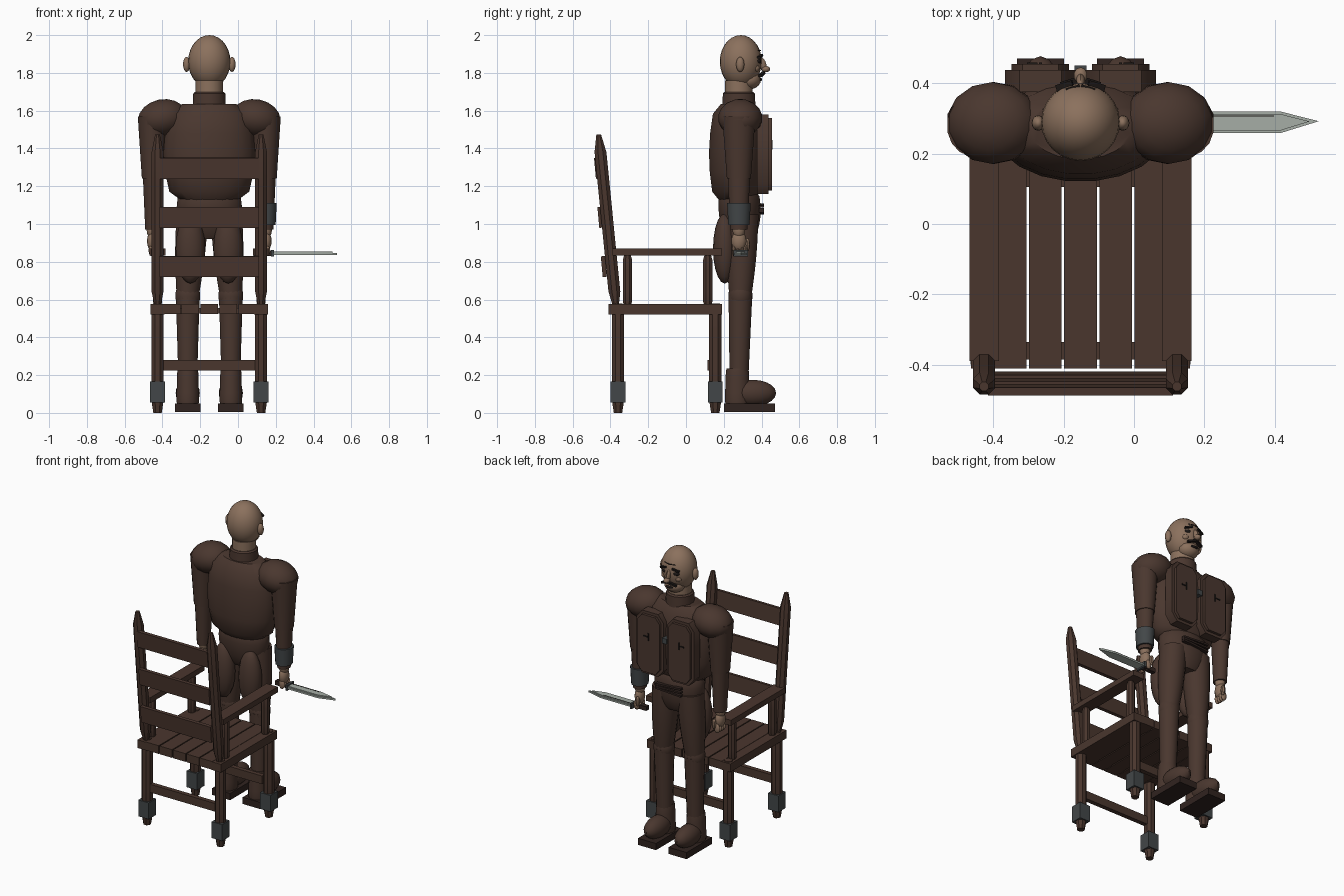
import bpy, bmesh, math
from mathutils import Matrix, Vector, Euler

cube = bpy.data.objects.get("Cube")
if cube:
    bpy.data.objects.remove(cube, do_unlink=True)

CENTRE = Vector((-.152, 0, 0))   # shared centre line of chair and figure
SIDES = (-1, 1)
POST_X = .274
BACK_LEG_Y = -.36
FRONT_LEG_Y = .155
BODY_Y = .28
ARM_X = .3
LEG_X = .114
UNTURNED = (0, 0, 0)


def material(name, red, green, blue):
    mat = bpy.data.materials.new(name)
    mat.use_nodes = True
    colour = (red, green, blue, 1)
    mat.diffuse_color = colour
    mat.node_tree.nodes["Principled BSDF"].inputs["Base Color"].default_value = colour
    return mat


WOOD = material("dark wood", .068, .037, .027)
CLOTH = material("brown cloth", .068, .038, .028)
SOLE = material("sole brown", .03, .017, .014)
SKIN = material("skin", .26, .165, .11)
METAL = material("dark metal", .055, .062, .065)
STEEL = material("blade steel", .38, .42, .38)
BLACK = material("near black", .012, .009, .008)


def finish(name, bm, mat):
    bmesh.ops.recalc_face_normals(bm, faces=bm.faces)
    mesh = bpy.data.meshes.new(name)
    bm.to_mesh(mesh)
    bm.free()
    mesh.materials.append(mat)
    part = bpy.data.objects.new(name, mesh)
    bpy.context.scene.collection.objects.link(part)
    bpy.ops.object.select_all(action='DESELECT')
    part.select_set(True)
    bpy.context.view_layer.objects.active = part
    bpy.ops.object.shade_smooth_by_angle(angle=math.radians(40))


def placement(location, size, turn):
    return Matrix.LocRotScale(CENTRE + Vector(location), Euler(turn), Vector(size))


def box(name, location, size, mat, turn=UNTURNED):
    bm = bmesh.new()
    bmesh.ops.create_cube(bm, size=1, matrix=placement(location, size, turn))
    finish(name, bm, mat)


def ball(name, location, radii, mat, turn=UNTURNED, segments=16):
    bm = bmesh.new()
    bmesh.ops.create_uvsphere(bm, u_segments=segments, v_segments=segments // 2 + 2, radius=1,
                              matrix=placement(location, radii, turn))
    finish(name, bm, mat)


def limb(name, low, high, low_radius, high_radius, mat, depth=1, bulge=0, tip=1, sides=16):
    """Tapered upright tube; depth flattens it, bulge swells it, tip narrows both ends."""
    bm = bmesh.new()
    previous = None
    for t in (0, .1, .3, .5, .7, .9, 1):
        middle = CENTRE + Vector(low).lerp(Vector(high), t)
        radius = low_radius + (high_radius - low_radius) * t + bulge * math.sin(math.pi * t)
        if t in (0, 1):
            radius *= tip
        ring = []
        for i in range(sides):
            angle = (i + .5) * math.tau / sides
            offset = Vector((math.cos(angle), depth * math.sin(angle), 0)) * radius
            ring.append(bm.verts.new(middle + offset))
        if previous:
            for i in range(sides):
                bm.faces.new((previous[i - 1], previous[i], ring[i], ring[i - 1]))
        if t in (0, 1):
            bm.faces.new(ring)
        previous = ring
    finish(name, bm, mat)


def plate(name, outline, thickness, bevel, mat, matrix):
    """Flat outline extruded along its local z, with a softened outer rim."""
    bm = bmesh.new()
    face = bm.faces.new([bm.verts.new((x, y, 0)) for x, y in outline])
    raised = bmesh.ops.extrude_face_region(bm, geom=[face])["geom"]
    top = [item for item in raised if isinstance(item, bmesh.types.BMVert)]
    bmesh.ops.translate(bm, verts=top, vec=(0, 0, thickness))
    rim = [edge for edge in bm.edges if all(v in top for v in edge.verts)]
    bmesh.ops.bevel(bm, geom=rim, offset=bevel, segments=2, affect='EDGES')
    bmesh.ops.transform(bm, matrix=matrix, verts=bm.verts[:])
    finish(name, bm, mat)


# Chair: planks, cross bars and back slats
for i in range(-2, 3):
    box("seat_plank", (i / 10, -.11, .55), (.093, .6, .055), WOOD)
for y in (BACK_LEG_Y, .13):
    box("seat_bearer", (0, y, .54), (.56, .05, .03), WOOD)
    box("leg_stretcher", (0, y, .253), (.5, .03, .055), WOOD)
for i in range(3):
    box("back_slat", (0, -.435 - .018 * i, .775 + .26 * i), (.525, .022, .11), WOOD, (.09, 0, 0))

# Chair: legs, posts and arms
for side in SIDES:
    x = side * POST_X
    for y in (BACK_LEG_Y, FRONT_LEG_Y):
        limb("chair_leg", (x, y, .1), (x, y, .58), .035, .035, WOOD, tip=.75, sides=8)
        box("leg_bracket", (x, y, .11), (.078, .078, .11), METAL)
        limb("leg_tip", (x, y, 0), (x, y, .06), .024, .034, WOOD, sides=8)
    box("side_rail", (x, -.11, .548), (.075, .6, .055), WOOD)
    limb("back_post", (x, -.37, .55), (x, -.462, 1.473), .034, .034, WOOD, tip=.4, sides=8)
    box("armrest", (x, -.1, .853), (.084, .58, .037), WOOD)
    for y in (-.31, .115):
        limb("arm_post", (x, y, .56), (x, y, .84), .026, .026, WOOD, tip=.65, sides=8)

# Torso, hips, neck and belt
limb("torso", (0, .265, 1.12), (0, .27, 1.635), .2, .2, CLOTH, depth=.6, bulge=.046, tip=.72, sides=20)
limb("hips", (0, .29, .92), (0, BODY_Y, 1.17), .12, .165, CLOTH, depth=.65, bulge=.03, tip=.9)
limb("neck", (0, BODY_Y, 1.6), (0, BODY_Y, 1.76), .074, .074, SKIN)
limb("collar", (0, BODY_Y, 1.61), (0, BODY_Y, 1.7), .09, .086, CLOTH, tip=.9)
for i in SIDES + (0,):
    box("belt_strap", (0, .4, 1.08 + .018 * i), (.19, .025, .012), SOLE, (0, .06 * i, 0))

# Chest panels, clasp and pocket slits
half_panel = [(.1, -.16), (.06, -.21), (-.06, -.21), (-.1, -.16)]
panel = half_panel + [(-x, -y) for x, y in half_panel]
facing_front = Euler((math.pi / 2, 0, math.pi)).to_matrix().to_4x4()
for side in SIDES:
    x = side * LEG_X
    seat = Matrix.Translation(CENTRE + Vector((x, .375, 1.37)))
    plate("chest_panel", panel, .08, .018, CLOTH, seat @ facing_front)
    box("pocket_slit", (x, .455, 1.42), (.008, .008, .05), BLACK)
    box("pocket_flap", (x * 1.2, .455, 1.42), (.03, .008, .008), BLACK)
box("chest_clasp", (0, .43, 1.42), (.035, .04, .035), METAL)

# Arms and hands
for side in SIDES:
    x = side * ARM_X
    wrist = (x, BODY_Y, .97)
    elbow = (x, BODY_Y, 1.24)
    ball("shoulder", (side * .248, .287, 1.56), (.134, .118, .1), CLOTH, (0, side * .2, 0), segments=14)
    limb("upper_arm", elbow, (x, BODY_Y, 1.57), .058, .08, CLOTH, depth=1.12)
    limb("forearm", wrist, elbow, .04, .052, CLOTH, depth=1.15)
    ball("wrist", wrist, (.032, .034, .05), SKIN, segments=12)
    ball("palm", (x, BODY_Y, .91), (.03, .04, .055), SKIN, segments=12)
    for i in range(4):
        ball("finger", (x, .255 + .02 * i, .86), (.022, .011, .032), SKIN, segments=8)
    ball("thumb", (x - side * .015, .325, .89), (.014, .014, .035), SKIN, segments=8)
limb("wrist_guard", (ARM_X, BODY_Y, .995), (ARM_X, BODY_Y, 1.11), .052, .058, METAL, depth=1.1)

# Knife held in the left hand
blade = [(.18, .258), (.415, .258), (.525, .292), (.415, .32), (.18, .32)]
plate("knife_blade", blade, .018, .007, STEEL, Matrix.Translation((0, 0, .836)))
box("blade_groove", (.44, .307, .8545), (.22, .004, .002), BLACK)
box("knife_guard", (.335, .29, .845), (.014, .075, .036), METAL)
box("knife_handle", (.285, .29, .845), (.1, .03, .028), SOLE)

# Legs and boots
for side in SIDES:
    x = side * LEG_X
    ankle = (x, BODY_Y, .16)
    knee = (x, .288, .62)
    limb("thigh", knee, (side * .09, .3, 1.05), .06, .085, CLOTH, bulge=.008)
    ball("seat_of_trousers", (side * .1, .205, .87), (.078, .062, .185), CLOTH)
    ball("knee", knee, (.068, .064, .085), CLOTH, segments=14)
    limb("shin", ankle, knee, .05, .064, CLOTH)
    limb("boot_ankle", (x, .272, .05), (x, .272, .235), .062, .056, CLOTH, depth=1.1, tip=.95)
    ball("boot_toe", (x, .355, .105), (.064, .122, .07), CLOTH)
    box("boot_sole", (x, .335, .028), (.134, .27, .045), SOLE)

# Head and face
ball("skull", (0, .29, 1.86), (.112, .111, .14), SKIN, segments=24)
ball("jaw", (0, .335, 1.765), (.068, .062, .052), SKIN)
ball("nose_bridge", (0, .405, 1.845), (.013, .02, .04), SKIN, (.3, 0, 0), segments=10)
ball("nose_tip", (0, .422, 1.82), (.02, .024, .017), SKIN, segments=10)
ball("lower_lip", (0, .39, 1.765), (.028, .014, .009), BLACK, segments=10)
for side in SIDES:
    slant = side * .3
    ball("ear", (side * .12, .287, 1.845), (.019, .022, .04), SKIN, segments=12)
    ball("eye", (side * .042, .38, 1.862), (.023, .018, .014), BLACK, segments=12)
    ball("cheek", (side * .05, .367, 1.825), (.024, .023, .02), SKIN, segments=10)
    box("eyebrow", (side * .045, .392, 1.888), (.05, .02, .011), BLACK, (0, slant, -slant))
    box("moustache", (side * .028, .402, 1.793), (.056, .02, .013), BLACK, (0, slant, -slant))
    box("forehead_line", (side * .022, .387, 1.918), (.04, .008, .004), BLACK, (0, 0, -slant))
